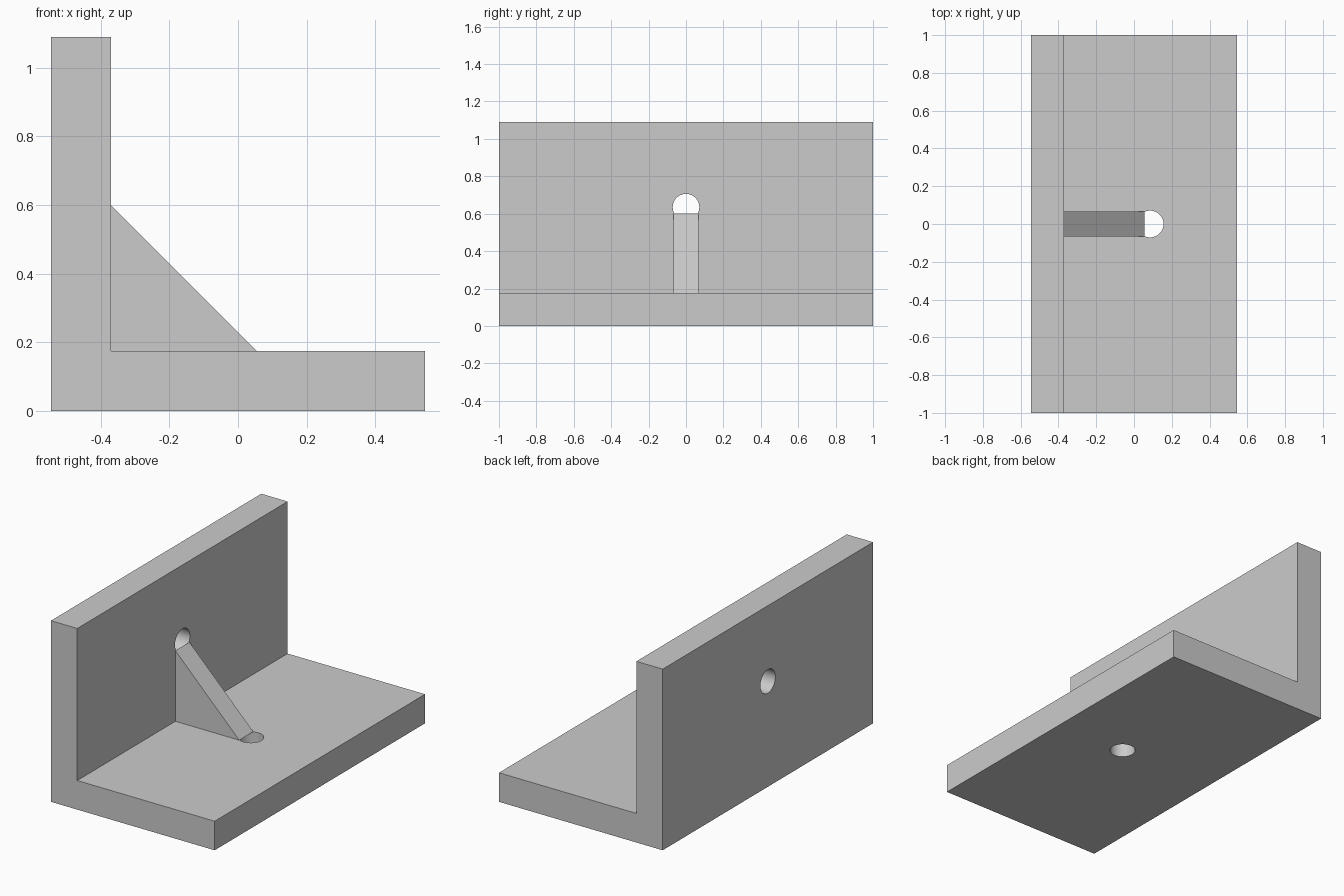
import bpy, bmesh, math
from mathutils import Vector

if "Cube" in bpy.data.objects:
    bpy.data.objects.remove(bpy.data.objects["Cube"], do_unlink=True)

HALF_X, HEIGHT, THICK = 0.545, 1.09, 0.175
INNER_X = -HALF_X + THICK
RIB = 0.425
HOLE_R = 0.071

grey = bpy.data.materials.new("plain grey")
grey.use_nodes = True
grey.diffuse_color = (0.6, 0.6, 0.6, 1)
grey.node_tree.nodes["Principled BSDF"].inputs["Base Color"].default_value = (0.6, 0.6, 0.6, 1)


def extrude_profile(name, points, half_width):
    """Extrude an x-z outline symmetrically along y."""
    bm = bmesh.new()
    face = bm.faces.new([bm.verts.new((x, -half_width, z)) for x, z in points])
    result = bmesh.ops.extrude_face_region(bm, geom=[face])
    moved = [g for g in result["geom"] if isinstance(g, bmesh.types.BMVert)]
    bmesh.ops.translate(bm, verts=moved, vec=Vector((0, 2 * half_width, 0)))
    bmesh.ops.recalc_face_normals(bm, faces=bm.faces)
    mesh = bpy.data.meshes.new(name)
    bm.to_mesh(mesh)
    bm.free()
    mesh.materials.append(grey)
    obj = bpy.data.objects.new(name, mesh)
    bpy.context.collection.objects.link(obj)
    return obj


def drill(target, location, rotation):
    """Cut a round hole through the target."""
    bpy.ops.mesh.primitive_cylinder_add(vertices=64, radius=HOLE_R, depth=THICK * 2,
                                        location=location, rotation=rotation)
    cutter = bpy.context.object
    cutter.name = "hole_cutter"
    cutter.hide_render = True
    cutter.data.materials.append(grey)
    mod = target.modifiers.new("hole", "BOOLEAN")
    mod.operation = "DIFFERENCE"
    mod.solver = "EXACT"
    mod.object = cutter
    bpy.ops.object.select_all(action="DESELECT")
    target.select_set(True)
    bpy.context.view_layer.objects.active = target
    bpy.ops.object.modifier_apply(modifier=mod.name)
    bpy.data.objects.remove(cutter, do_unlink=True)


# L-shaped bracket: base plate and upright wall
bracket = extrude_profile("angle_bracket", [
    (-HALF_X, 0), (HALF_X, 0), (HALF_X, THICK),
    (INNER_X, THICK), (INNER_X, HEIGHT), (-HALF_X, HEIGHT)], 1.0)

# One hole through the base, one through the wall
drill(bracket, (0.085, 0, THICK / 2), (0, 0, 0))
drill(bracket, (-HALF_X + THICK / 2, 0, 0.635), (0, math.pi / 2, 0))
bpy.ops.object.shade_smooth_by_angle(angle=math.radians(30))

# Triangular stiffening rib in the corner
extrude_profile("gusset_rib", [
    (INNER_X, THICK), (INNER_X + RIB, THICK), (INNER_X, THICK + RIB)], 0.067)
